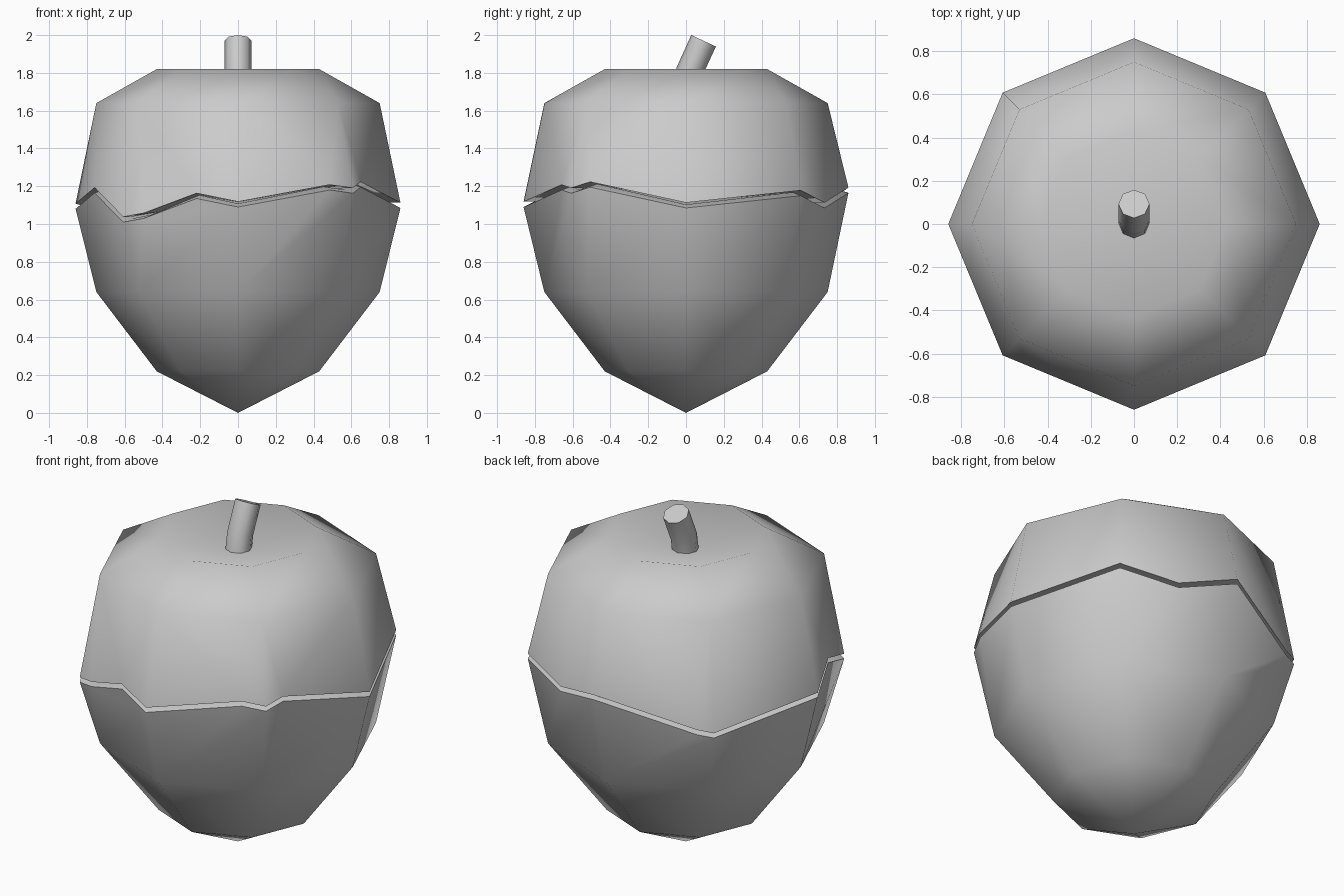
import bpy, bmesh
from math import sin, cos, radians
from mathutils import Vector

if "Cube" in bpy.data.objects:
    bpy.data.objects.remove(bpy.data.objects["Cube"])

R = 0.86

def corner(i, r):
    a = radians(45 * i)
    return Vector((r * cos(a), r * sin(a), 0))

# Cracked rim: for each corner (counter-clockwise from +x) its height,
# then the extra crack points on the following side as (fraction, height)
CRACK = [
    (1.085, []),
    (1.15, [(0.5, 1.085)]),
    (1.165, [(0.86, 1.015)]),
    (1.005, []),
    (1.08, [(0.4, 1.165)]),
    (1.01, [(0.18, 1.03), (0.64, 1.135)]),
    (1.09, [(0.8, 1.18)]),
    (1.163, [(0.165, 1.195)]),
]

def finish(bm, name, angle):
    bmesh.ops.recalc_face_normals(bm, faces=bm.faces)
    me = bpy.data.meshes.new(name)
    bm.to_mesh(me)
    bm.free()
    ob = bpy.data.objects.new(name, me)
    bpy.context.collection.objects.link(ob)
    bpy.ops.object.select_all(action='DESELECT')
    ob.select_set(True)
    bpy.context.view_layer.objects.active = ob
    bpy.ops.object.shade_smooth_by_angle(angle=radians(angle))
    return ob

def shell_half(name, lift, lip, rings, pole_z):
    """Eight-sided half: cracked rim, rings of (radius, z), closed by a pole."""
    bm = bmesh.new()
    rim, sides = [], []
    for i, (z, extra) in enumerate(CRACK):
        a, b = corner(i, R), corner(i + 1, R)
        side = []
        for t, h in [(0, z)] + extra:
            p = a.lerp(b, t)
            p.z = h + lift
            side.append(bm.verts.new(p))
        sides.append(side)
        rim += side
    # body from the rim to the pole
    prev = None
    for r, z in rings:
        ring = [bm.verts.new(corner(i, r) + Vector((0, 0, z))) for i in range(8)]
        for i in range(8):
            j = (i + 1) % 8
            low = sides[i] + [sides[j][0]] if prev is None else [prev[i], prev[j]]
            bm.faces.new(low + [ring[j], ring[i]])
        prev = ring
    pole = bm.verts.new((0, 0, pole_z))
    for i in range(8):
        bm.faces.new((prev[i], prev[(i + 1) % 8], pole))
    # lip turned inward at the crack, then the closing surface
    inner = [bm.verts.new((v.co.x * 0.93, v.co.y * 0.93, v.co.z + lip)) for v in rim]
    centre = bm.verts.new((0, 0, 1.1 + lift + lip))
    n = len(rim)
    for i in range(n):
        j = (i + 1) % n
        bm.faces.new((rim[i], rim[j], inner[j], inner[i]))
        bm.faces.new((inner[i], inner[j], centre))
    return finish(bm, name, 50)

shell_half("lower_half", 0.0, 0.018, [(0.75, 0.64), (0.43, 0.22)], 0.0)
shell_half("upper_half", 0.028, 0.0, [(0.75, 1.64), (0.43, 1.82)], 1.715)

# Bent stem: rings of (centre y, centre z, tilt in degrees)
bm = bmesh.new()
prev = None
for y, z, tilt in [(0.0, 1.69, 0), (0.02, 1.81, 17), (0.093, 1.97, 25)]:
    t = radians(tilt)
    ring = []
    for i in range(8):
        p = corner(i, 0.072)
        ring.append(bm.verts.new((p.x, y + p.y * cos(t), z - p.y * sin(t))))
    if prev is None:
        bm.faces.new(ring)
    else:
        for i in range(8):
            j = (i + 1) % 8
            bm.faces.new((prev[i], prev[j], ring[j], ring[i]))
    prev = ring
bm.faces.new(prev)
finish(bm, "stem", 50)
